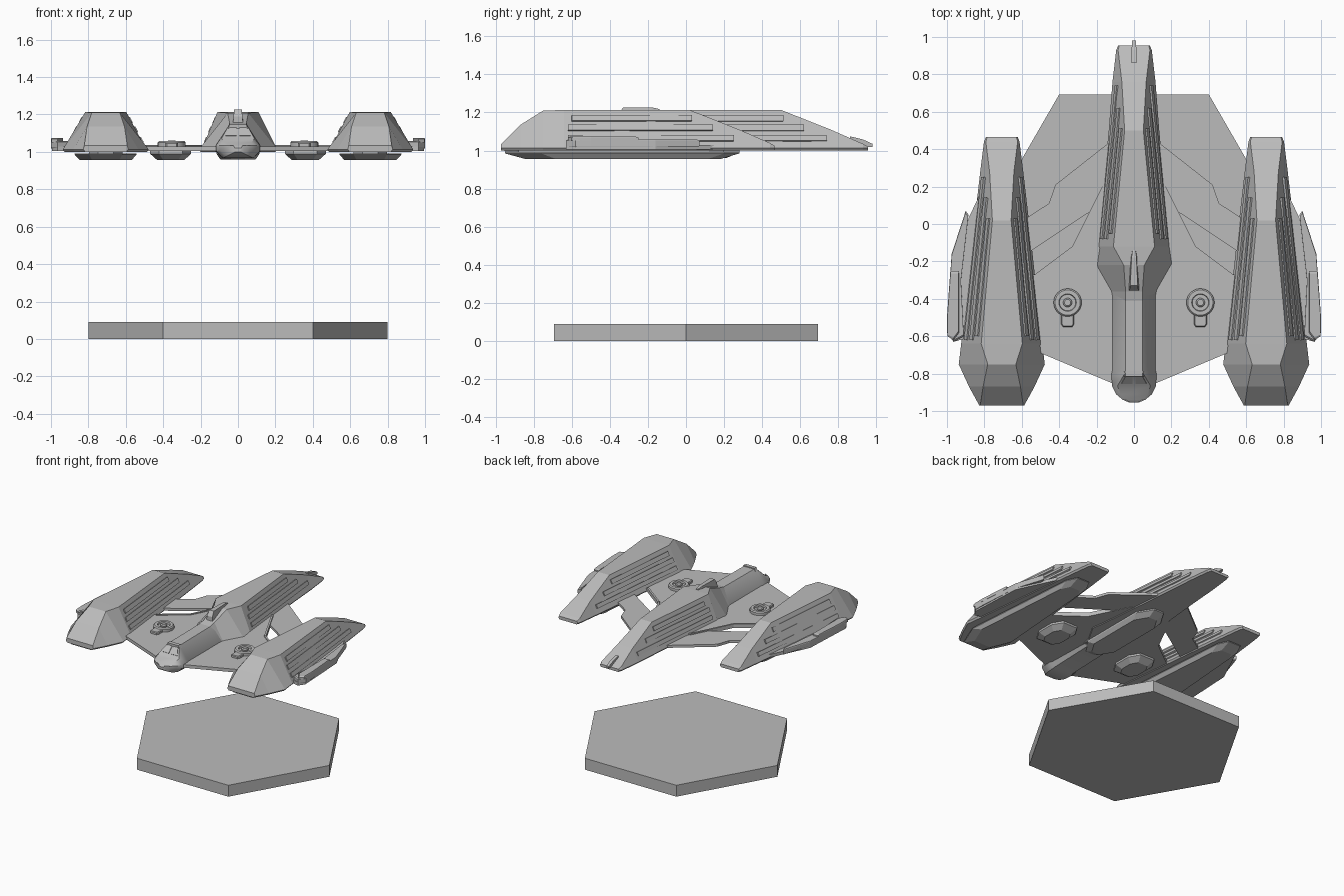
import bpy, bmesh, math
from mathutils import Vector

cube = bpy.data.objects.get("Cube")
if cube:
    bpy.data.objects.remove(cube, do_unlink=True)

grey = bpy.data.materials.new("hull_grey")
grey.use_nodes = True
grey.diffuse_color = (0.5, 0.5, 0.5, 1)
grey.node_tree.nodes["Principled BSDF"].inputs["Base Color"].default_value = (0.5, 0.5, 0.5, 1)


def finish(name, bm, mirror=False, smooth=False):
    bmesh.ops.recalc_face_normals(bm, faces=bm.faces[:])
    mesh = bpy.data.meshes.new(name)
    bm.to_mesh(mesh)
    bm.free()
    mesh.materials.append(grey)
    ob = bpy.data.objects.new(name, mesh)
    bpy.context.collection.objects.link(ob)
    if mirror:
        ob.modifiers.new("mirror", "MIRROR")
    if smooth:
        bpy.ops.object.select_all(action="DESELECT")
        ob.select_set(True)
        bpy.context.view_layer.objects.active = ob
        bpy.ops.object.shade_smooth_by_angle(angle=math.radians(35))
    return ob


def skin(bm, rings):
    """Join rings of equal length into a closed solid."""
    loops = [[bm.verts.new(p) for p in ring] for ring in rings]
    n = len(loops[0])
    for a, b in zip(loops, loops[1:]):
        for i in range(n):
            j = (i + 1) % n
            bm.faces.new((a[i], a[j], b[j], b[i]))
    bm.faces.new(loops[0])
    bm.faces.new(loops[-1])


def hull_along_y(name, sections, cx=0, **kw):
    """Each section is y followed by (half width, height) pairs, bottom to top."""
    bm = bmesh.new()
    skin(bm, [[(cx + h, y, z) for h, z in prof] + [(cx - h, y, z) for h, z in reversed(prof)]
              for y, prof in sections])
    return finish(name, bm, **kw)


def prism(name, outline, levels, **kw):
    """Outline stacked at (height, inset scale) levels."""
    c = sum((Vector(p) for p in outline), Vector((0, 0))) / len(outline)
    bm = bmesh.new()
    skin(bm, [[(*(c + (Vector(p) - c) * s), z) for p in outline] for z, s in levels])
    return finish(name, bm, **kw)


def plate(name, quad, thick, **kw):
    """Thin slab standing proud of a surface quad."""
    q = [Vector(p) for p in quad]
    n = (q[1] - q[0]).cross(q[3] - q[0]).normalized()
    if n.z < 0:
        n = -n
    bm = bmesh.new()
    skin(bm, [[p - n * 0.006 for p in q], [p + n * thick for p in q]])
    return finish(name, bm, **kw)


def slab_oct(cx, y0, y1, half, cut):
    """Plan outline with cut corners."""
    return [(cx - half, y0 + cut), (cx - half + cut * 0.6, y0), (cx + half - cut * 0.6, y0),
            (cx + half, y0 + cut), (cx + half, y1 - cut), (cx + half - cut * 0.6, y1),
            (cx - half + cut * 0.6, y1), (cx - half, y1 - cut)]


def shell(stations):
    return [(y, [(b - 0.01, 1.0), (b, 1.013), (t, z)]) for y, b, t, z in stations]


def side_ribs(name, front, back, cx, spans, mirror):
    """Raised ribs on the sloping flanks between two stations."""
    def at(y, t):
        k = (y - front[0]) / (back[0] - front[0])
        b = front[1] + (back[1] - front[1]) * k
        top = front[2] + (back[2] - front[2]) * k
        return b + (top - b) * t, y, 1.013 + (front[3] - 1.013) * t
    for i, (t0, t1, y0, y1) in enumerate(spans):
        for side in (-1, 1):
            quad = [at(y0, t0), at(y1, t0), at(y1, t1), at(y0, t1)]
            quad = [(cx + side * x, y, z) for x, y, z in quad]
            plate(f"{name}_{i}_{'inner' if side < 0 else 'outer'}", quad, 0.008, mirror=mirror)


# Side pods
POD = 0.707
pod = [(-0.97, 0.12, 0.115, 1.035), (-0.87, 0.175, 0.1, 1.135), (-0.75, 0.23, 0.075, 1.21),
       (-0.64, 0.217, 0.11, 1.213), (0.02, 0.145, 0.05, 1.213), (0.28, 0.115, 0.065, 1.11),
       (0.44, 0.095, 0.085, 1.04), (0.465, 0.085, 0.078, 1.025)]
hull_along_y("side_pods", shell(pod), POD, mirror=True)
side_ribs("pod_rib", pod[3], pod[4], POD,
          [(0.7, 0.85, -0.6, 0.03), (0.45, 0.6, -0.62, 0.14), (0.18, 0.32, -0.62, 0.25)], True)

# Central body
body = [(-0.43, 0.115, 0.045, 1.14), (-0.36, 0.13, 0.045, 1.155), (-0.22, 0.21, 0.055, 1.208),
        (-0.12, 0.195, 0.11, 1.213), (0.5, 0.135, 0.05, 1.213), (0.76, 0.115, 0.065, 1.11),
        (0.93, 0.095, 0.085, 1.035), (0.955, 0.085, 0.078, 1.022)]
hull_along_y("central_body", shell(body))
side_ribs("body_rib", body[3], body[4], 0,
          [(0.7, 0.85, -0.05, 0.51), (0.45, 0.6, -0.08, 0.62), (0.18, 0.32, -0.08, 0.74)], False)

# Neck and rounded nose
nose = [(-0.3, 0.08, 0.99, 0.115, 0.045, 1.145), (-0.78, 0.08, 0.975, 0.115, 0.045, 1.14),
        (-0.8, 0.085, 0.968, 0.12, 0.05, 1.14), (-0.865, 0.08, 0.968, 0.118, 0.088, 1.072),
        (-0.91, 0.065, 0.975, 0.096, 0.072, 1.05), (-0.94, 0.04, 0.988, 0.06, 0.045, 1.035),
        (-0.955, 0.015, 1.0, 0.024, 0.018, 1.02)]
hull_along_y("neck_and_nose", [(y, [(b, zb), (w, zb + 0.035), (w, 1.0 + zb * 0.035), (r, zr)])
                               for y, b, zb, w, r, zr in nose], smooth=True)
plate("cockpit_windows", [(0.007, -0.807, 1.132), (0.042, -0.807, 1.132),
                          (0.068, -0.853, 1.085), (0.007, -0.853, 1.085)], 0.005, mirror=True)
hull_along_y("cockpit_hood", [(-0.815, [(0.055, 1.12), (0.045, 1.146)]),
                              (-0.785, [(0.06, 1.12), (0.048, 1.147)])])

# Dorsal fin and tail spike
hull_along_y("dorsal_fin", [(-0.355, [(0.028, 1.13), (0.024, 1.19)]),
                            (-0.33, [(0.028, 1.15), (0.02, 1.227)]),
                            (-0.18, [(0.02, 1.19), (0.013, 1.227)]),
                            (-0.14, [(0.01, 1.2), (0.008, 1.218)])])
hull_along_y("tail_spike", [(0.86, [(0.013, 1.02), (0.013, 1.075)]),
                            (0.93, [(0.013, 1.015), (0.013, 1.058)]),
                            (0.98, [(0.01, 1.02), (0.01, 1.035)])])

# Wings, rear struts and outer wings
flat = [(1.005, 1), (1.03, 1)]
prism("main_wing", [(0, -0.88), (0.12, -0.85), (0.5, -0.69), (0.66, -0.62), (0.66, -0.3),
                    (0.53, -0.27), (0.33, -0.12), (0.24, 0.06), (0.17, 0.2), (0, 0.2)],
      flat, mirror=True)
prism("rear_strut", [(0.06, 0.47), (0.14, 0.43), (0.42, 0.21), (0.455, 0.11), (0.64, -0.01),
                     (0.64, -0.2), (0.545, -0.14), (0.26, 0.05), (0.06, 0.15)],
      [(1.007, 1), (1.027, 1)], mirror=True)
prism("outer_wing", [(0.75, 0.25), (0.8, 0.21), (0.975, -0.16), (0.995, -0.58), (0.965, -0.63),
                     (0.86, -0.6), (0.75, -0.5)], flat, mirror=True)
prism("wing_edge_guard", [(0.885, 0.05), (0.9, 0.07), (0.975, -0.16), (0.998, -0.5), (1.0, -0.58),
                          (0.965, -0.63), (0.91, -0.6), (0.925, -0.3)],
      [(1.018, 0.98), (1.025, 1), (1.052, 1), (1.058, 0.97)], mirror=True)
prism("wing_edge_pad", [(0.935, -0.25), (0.982, -0.25), (1.0, -0.5), (0.998, -0.6),
                        (0.965, -0.62), (0.935, -0.58)],
      [(1.05, 1), (1.068, 1), (1.074, 0.93)], mirror=True)

# Raised panel seam on the wings
for a, b in (((0.17, 0.2), (0.33, -0.12)), ((0.33, -0.12), (0.53, -0.27))):
    d = (Vector(b) - Vector(a)).normalized() * 0.014
    plate("wing_seam", [(*a, 1.03), (*b, 1.03), (b[0] + d.y, b[1] - d.x, 1.03),
                        (a[0] + d.y, a[1] - d.x, 1.03)], 0.006, mirror=True)

# Skids and belly blisters
skid = [(0.957, 0.84), (0.985, 1), (0.992, 1)]
prism("pod_skid", [(0.62, -0.95), (0.795, -0.95), (0.873, -0.76), (0.8, 0.2), (0.76, 0.28),
                   (0.655, 0.28), (0.615, 0.2), (0.542, -0.76)], skid, mirror=True)
prism("pod_skid_neck", slab_oct(POD, -0.88, 0.2, 0.09, 0.08), [(0.985, 1), (1.01, 1)], mirror=True)
prism("central_skid", slab_oct(0, -0.5, 0.28, 0.115, 0.12),
      [(0.96, 0.82), (0.99, 1), (1.01, 1)])
prism("belly_blister", slab_oct(0.36, -0.58, -0.28, 0.11, 0.08),
      [(0.957, 0.66), (0.99, 1), (1.01, 1)], mirror=True)

# Wing turrets
def disc(r):
    return [(0.355 + r * math.cos(a * math.tau / 24), -0.42 + r * math.sin(a * math.tau / 24))
            for a in range(24)]


prism("turret_ring", disc(0.075), [(1.02, 1), (1.05, 1), (1.058, 0.9), (1.058, 0.62), (1.045, 0.58)],
      mirror=True, smooth=True)
prism("turret_cap", disc(0.024), [(1.03, 1), (1.056, 1), (1.062, 0.7)], mirror=True, smooth=True)
prism("turret_gun", [(0.32, -0.48), (0.32, -0.535), (0.33, -0.55), (0.38, -0.55), (0.39, -0.535),
                     (0.39, -0.48)], [(1.02, 1), (1.044, 1), (1.05, 0.85)], mirror=True)

# Display base
prism("hexagonal_base", [(0.8 * math.cos(i * math.pi / 3), 0.8 * math.sin(i * math.pi / 3))
                         for i in range(6)], [(0, 1), (0.09, 1)])
